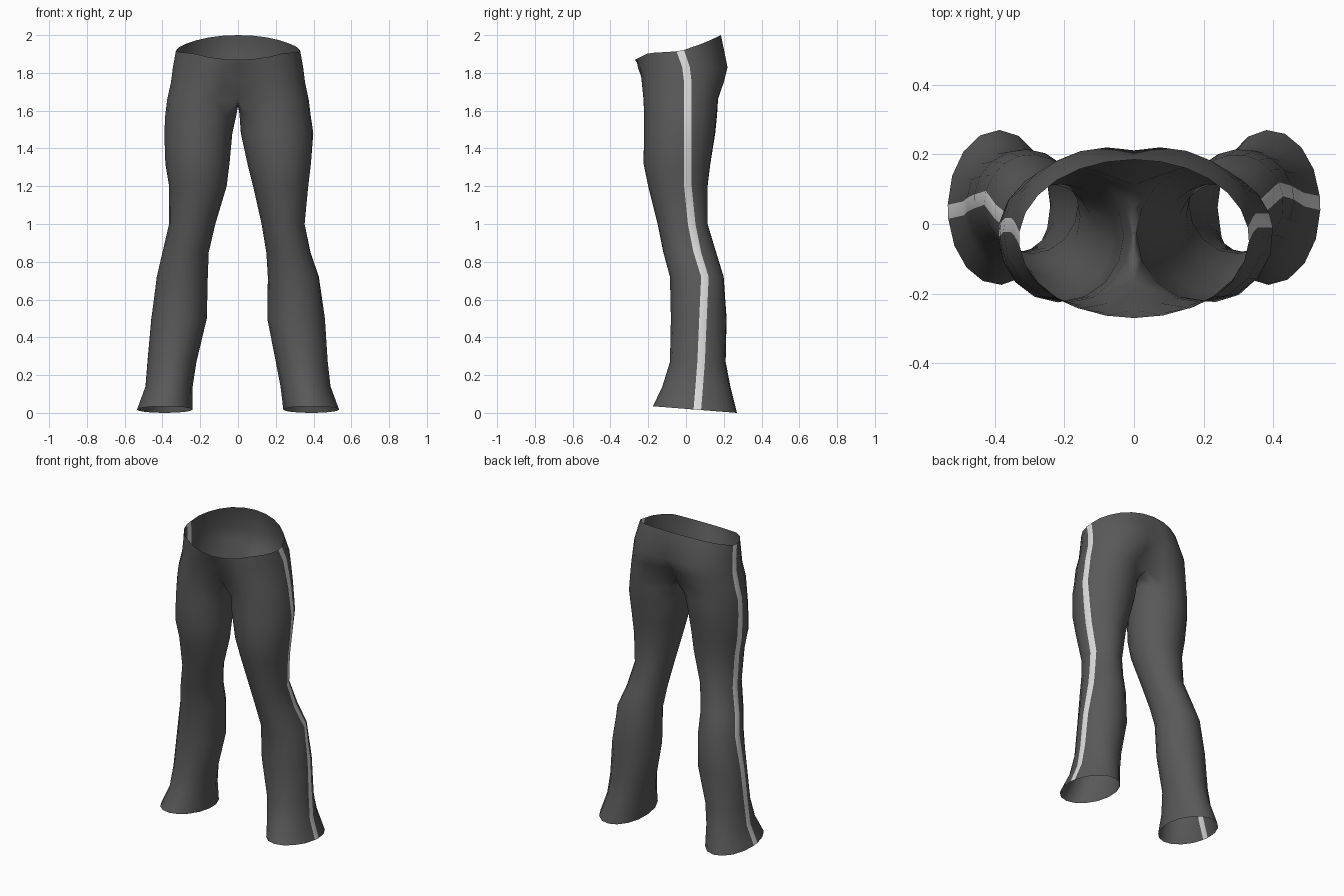
import bpy, bmesh
from math import sin, cos, asin, acos, pi, radians

cube = bpy.data.objects.get("Cube")
if cube:
    bpy.data.objects.remove(cube)


def material(name, value):
    mat = bpy.data.materials.new(name)
    mat.use_nodes = True
    colour = (value, value, value, 1)
    mat.diffuse_color = colour
    bsdf = mat.node_tree.nodes["Principled BSDF"]
    bsdf.inputs["Base Color"].default_value = colour
    bsdf.inputs["Roughness"].default_value = 0.8
    return mat


# Leg sections from hem to crotch:
# height, front, back, stripe position, left inner/outer, right inner/outer
LEG = [
    (0.0, -.175, .27, .06, .24, .535, .24, .535),
    (.14, -.125, .235, .07, .225, .49, .24, .49),
    (.27, -.085, .21, .08, .2, .475, .22, .48),
    (.5, -.08, .215, .09, .155, .46, .165, .46),
    (.72, -.085, .2, .1, .158, .43, .16, .43),
    (.85, -.12, .16, .06, .15, .385, .155, .4),
    (1.0, -.15, .115, .03, .125, .355, .12, .365),
    (1.2, -.2, .115, .01, .08, .375, .06, .365),
    (1.32, -.225, .13, .01, .05, .39, .045, .385),
    (1.48, -.222, .155, .01, .015, .4, .03, .39),
    (1.58, -.222, .165, .01, .008, .385, .008, .385),
]
# Hip sections from crotch to waist: height, front, back, stripe, inner, outer
HIP = [
    (1.66, -.225, .17, .01, 0, .375),
    (1.75, -.235, .2, .01, -.09, .355),
    (1.83, -.255, .22, 0, -.2, .345),
    (1.91, -.27, .185, -.03, -.33, .33),
]
# Waistband height by depth
RIM = [(-.27, 1.87), (-.2, 1.905), (-.03, 1.915), (.1, 1.96), (.185, 2.0)]
SIDE_STEPS = 6
OUTER = 2 * (SIDE_STEPS + 1)
INNER = 3


def rim_height(y):
    for (y0, z0), (y1, z1) in zip(RIM, RIM[1:]):
        if y <= y1:
            return z0 + (z1 - z0) * (y - y0) / (y1 - y0)
    return RIM[-1][1]


def spread(a, b, count):
    return [a + (b - a) * i / count for i in range(count + 1)]


def section(front, back, stripe, inner, outer):
    """Points round the leg: front to stripe, stripe to back, then inside."""
    cx, rx = (inner + outer) / 2, (outer - inner) / 2
    cy, ry = (front + back) / 2, (back - front) / 2
    start = -min(pi / 4, asin(min(1, max(0, cx / rx))))
    edge_a, edge_b = (acos((cy - stripe - d) / ry) for d in (-.02, .02))
    angles = spread(start, edge_a, SIDE_STEPS) + spread(edge_b, pi - start, SIDE_STEPS)
    angles += spread(pi - start, 2 * pi + start, INNER + 1)[1:-1]
    return [(cx + rx * sin(t), cy - ry * cos(t)) for t in angles]


bm = bmesh.new()


def bridge(lower, upper, count, closed):
    for i in range(count if closed else count - 1):
        j = (i + 1) % count
        face = bm.faces.new((lower[i], lower[j], upper[j], upper[i]))
        face.smooth = True
        face.material_index = 1 if i == SIDE_STEPS else 0


def build_side(side):
    shift = 0 if side > 0 else -.025
    rings = []
    # Flared leg, with the hem slightly raised at the front
    for n, (z, front, back, stripe, li, lo, ri, ro) in enumerate(LEG):
        inner, outer = (li, lo) if side > 0 else (ri, ro)
        pts = section(front, back, stripe + shift, inner, outer)
        lift = .035 if n == 0 else 0
        rings.append([bm.verts.new((side * x, y, z + lift * (back - y) / (back - front)))
                      for x, y in pts])
    # Hips, joined on the centre line
    for n, (z, front, back, stripe, inner, outer) in enumerate(HIP):
        pts = section(front, back, stripe + shift / 2, inner, outer)
        ring = []
        for i, (x, y) in enumerate(pts if n == 0 else pts[:OUTER]):
            height = z
            if i == 0 or i >= OUTER - 1:
                x = 0
            if n == 0 and i >= OUTER:
                height -= .035 if i == OUTER + INNER // 2 else .025
            if n == len(HIP) - 1:
                height = rim_height(y)
            ring.append(bm.verts.new((side * x, y, height)))
        rings.append(ring)
    for n, (lower, upper) in enumerate(zip(rings, rings[1:])):
        is_leg = n < len(LEG)
        bridge(lower, upper, OUTER + INNER if is_leg else OUTER, is_leg)


for side in (1, -1):
    build_side(side)
bmesh.ops.remove_doubles(bm, verts=bm.verts, dist=.0005)
bmesh.ops.recalc_face_normals(bm, faces=bm.faces)

mesh = bpy.data.meshes.new("trousers")
bm.to_mesh(mesh)
bm.free()
mesh.materials.append(material("dark grey cloth", .1))
mesh.materials.append(material("pale grey stripe", .72))
trousers = bpy.data.objects.new("trousers", mesh)
bpy.context.collection.objects.link(trousers)
